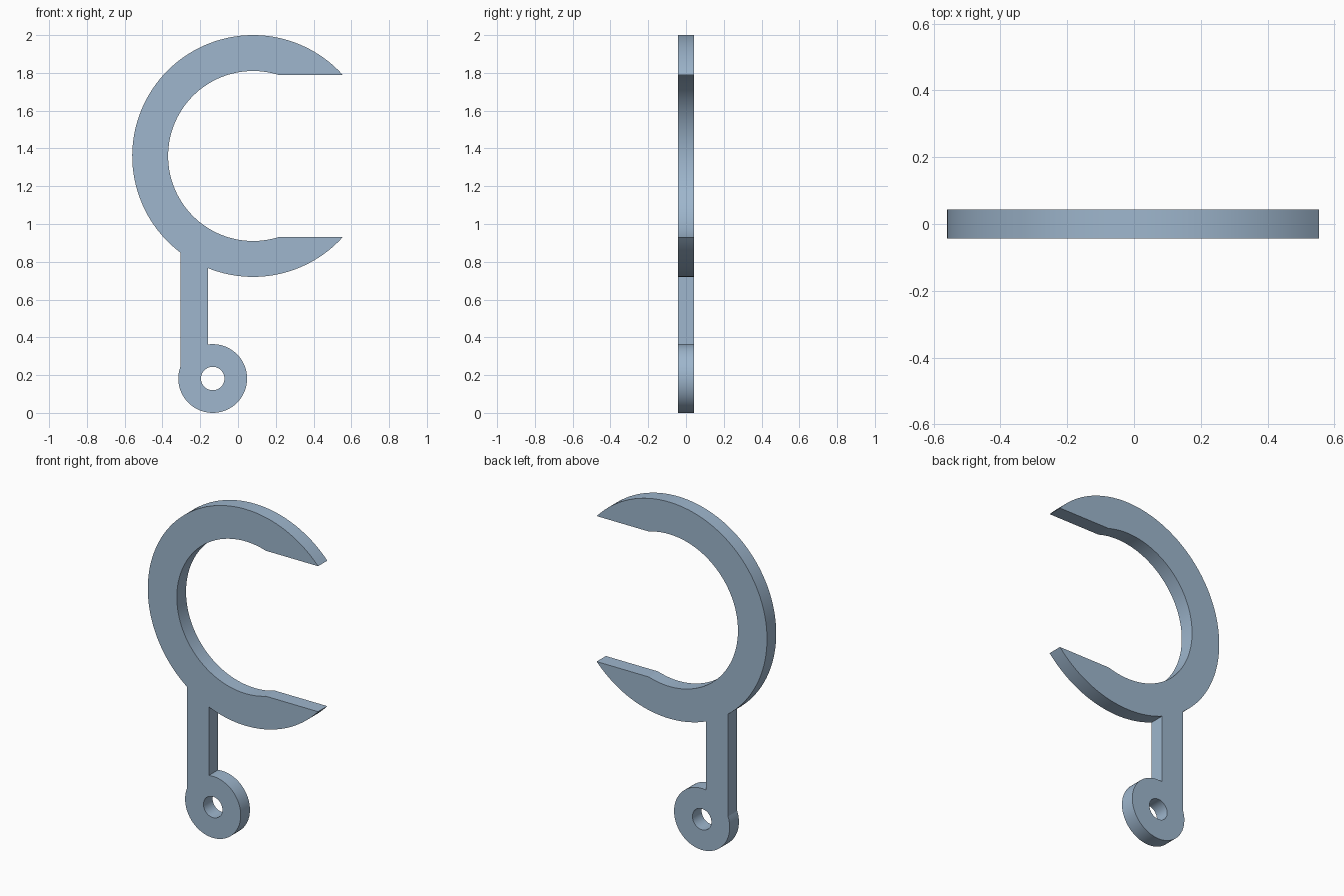
import bpy, bmesh
from math import sin, cos, asin, acos, pi, radians
from mathutils import Vector

if "Cube" in bpy.data.objects:
    bpy.data.objects.remove(bpy.data.objects["Cube"])

HALF = 0.043                                   # half thickness along y
BIG, R_OUT, R_IN = (0.08, 1.36), 0.64, 0.45    # open hook ring
EYE, R_EYE, R_HOLE = (-0.134, 0.182), 0.182, 0.062
GAP = 0.43                                     # half height of the hook mouth
STEM_L, STEM_R = -0.305, -0.16                 # stem sides


def arc(c, r, a0, a1, n):
    return [(c[0] + r * cos(a0 + (a1 - a0) * i / n),
             c[1] + r * sin(a0 + (a1 - a0) * i / n)) for i in range(n + 1)]


def angle_at(x, c, r):
    return acos((x - c[0]) / r)


tip, lip = asin(GAP / R_OUT), asin(GAP / R_IN)

# Outline: hook back, stem and eye, lower jaw, inside of the hook
outline = (
    arc(BIG, R_OUT, tip, 2 * pi - angle_at(STEM_L, BIG, R_OUT), 64)
    + arc(EYE, R_EYE, angle_at(STEM_L, EYE, R_EYE),
          2 * pi + angle_at(STEM_R, EYE, R_EYE), 56)
    + arc(BIG, R_OUT, 2 * pi - angle_at(STEM_R, BIG, R_OUT), 2 * pi - tip, 28)
    + arc(BIG, R_IN, 2 * pi - lip, lip, 72)
)
hole = arc(EYE, R_HOLE, 0, 2 * pi, 40)[:-1]

# Fill the profile around the hole, then extrude it through the thickness
bm = bmesh.new()
edges = []
for loop in (outline, hole):
    vs = [bm.verts.new((x, -HALF, z)) for x, z in loop]
    edges += [bm.edges.new((vs[i - 1], vs[i])) for i in range(len(vs))]
bmesh.ops.triangle_fill(bm, edges=edges, use_beauty=True, normal=Vector((0, -1, 0)))
ext = bmesh.ops.extrude_face_region(bm, geom=bm.faces[:], use_keep_orig=True)
bmesh.ops.translate(bm, vec=(0, 2 * HALF, 0),
                    verts=[g for g in ext["geom"] if isinstance(g, bmesh.types.BMVert)])
bmesh.ops.recalc_face_normals(bm, faces=bm.faces[:])

mesh = bpy.data.meshes.new("hook")
bm.to_mesh(mesh)
bm.free()
hook = bpy.data.objects.new("hook", mesh)
bpy.context.collection.objects.link(hook)

steel = bpy.data.materials.new("blue grey")
steel.diffuse_color = (0.342, 0.468, 0.610, 1)
steel.use_nodes = True
steel.node_tree.nodes["Principled BSDF"].inputs["Base Color"].default_value = steel.diffuse_color
mesh.materials.append(steel)

# Smooth curved walls, crisp corners
bpy.context.view_layer.objects.active = hook
hook.select_set(True)
bpy.ops.object.shade_smooth_by_angle(angle=radians(15))
